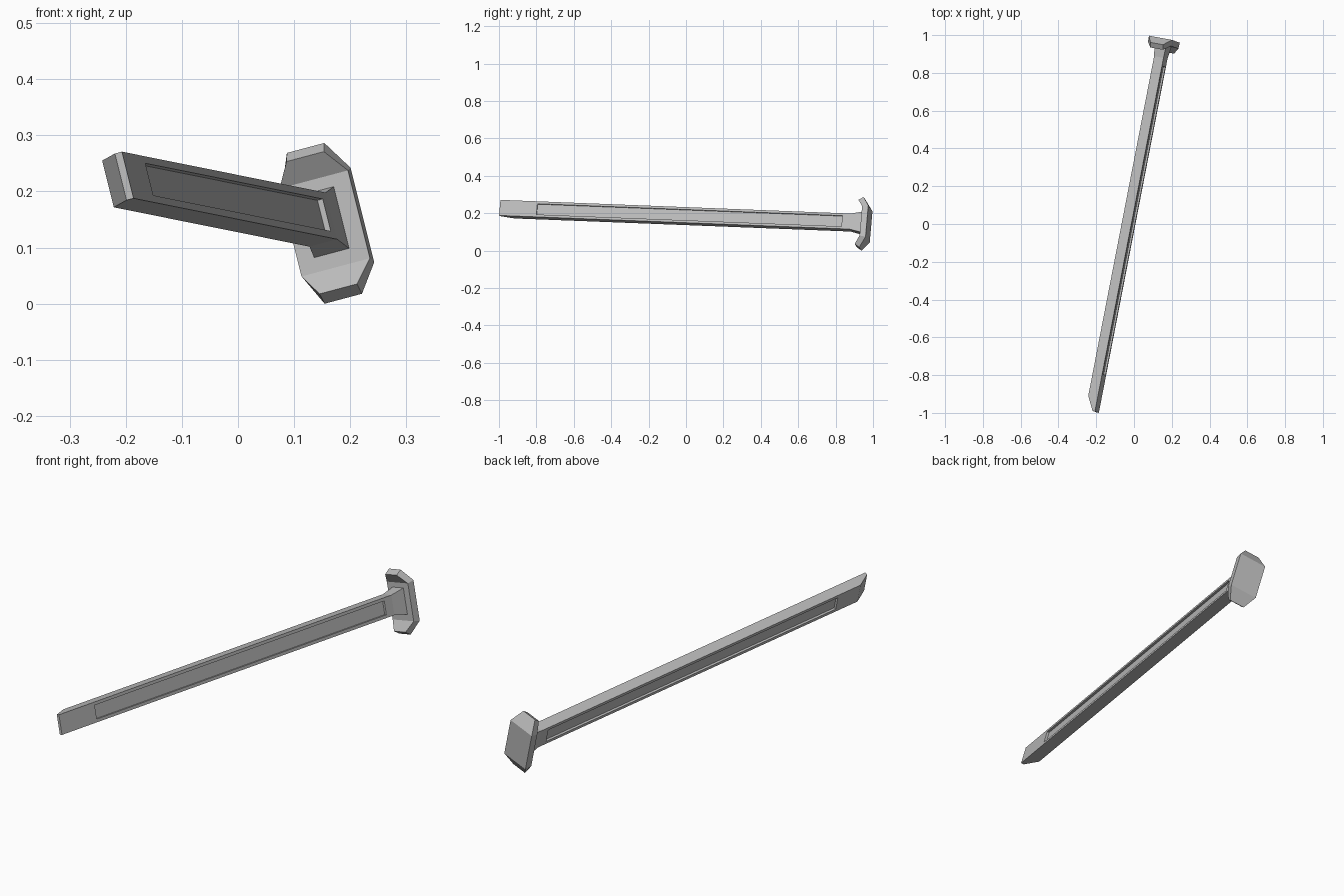
import bpy, bmesh
from mathutils import Vector, Matrix

if "Cube" in bpy.data.objects:
    bpy.data.objects.remove(bpy.data.objects["Cube"])

# One flat grey for everything
grey = bpy.data.materials.new("plain grey")
grey.use_nodes = True
grey.diffuse_color = (0.5, 0.5, 0.5, 1)
grey.node_tree.nodes["Principled BSDF"].inputs["Base Color"].default_value = (0.5, 0.5, 0.5, 1)

# Tilted frame: length, height and thickness axes
length = Vector((0.194, 1, -0.039)).normalized()
height = Vector((-0.25, 0.0875, 1))
height = (height - height.dot(length) * length).normalized()
thick = length.cross(height)
FRAME = Matrix((thick, length, height)).transposed().to_4x4()


def loft(rings):
    """Skin a row of four-cornered rings and cap both ends."""
    bm = bmesh.new()
    rows = [[bm.verts.new(p) for p in ring] for ring in rings]
    for a, b in zip(rows, rows[1:]):
        for i in range(4):
            j = (i + 1) % 4
            bm.faces.new((a[i], a[j], b[j], b[i]))
    bm.faces.new(rows[0])
    bm.faces.new(rows[-1])
    bmesh.ops.recalc_face_normals(bm, faces=bm.faces[:])
    return bm


def finish(bm, name):
    bm.transform(FRAME)
    mesh = bpy.data.meshes.new(name)
    bm.to_mesh(mesh)
    bm.free()
    mesh.materials.append(grey)
    obj = bpy.data.objects.new(name, mesh)
    bpy.context.collection.objects.link(obj)
    return obj


# Shaft: chisel tip on one side, straight bar, flared foot at the head
def bar_ring(l, left, right, low, high):
    return [(left, l, low), (right, l, low), (right, l, high), (left, l, high)]


LEFT, RIGHT, LOW, HIGH = -0.007, 0.045, 0.142, 0.228
BORDER = 0.019
groove_start, groove_end = -0.815 - BORDER, 0.836 + BORDER
shaft = loft([
    bar_ring(-1.023, 0.032, RIGHT, LOW, HIGH),
    bar_ring(-0.948, LEFT, RIGHT, LOW, HIGH),
    bar_ring(groove_start, LEFT, RIGHT, LOW, HIGH),
    bar_ring(groove_end, LEFT, RIGHT, LOW, HIGH),
    bar_ring(0.885, LEFT, RIGHT, LOW, HIGH),
    bar_ring(0.955, -0.016, 0.050, 0.126, 0.241),
])

# Long groove sunk into both broad sides
middle = (groove_start + groove_end) / 2
sides = [f for f in shaft.faces
         if abs(f.normal.x) > 0.99 and abs(f.calc_center_median().y - middle) < 0.01]
bmesh.ops.inset_individual(shaft, faces=sides, thickness=BORDER)
for face in bmesh.ops.extrude_discrete_faces(shaft, faces=sides)["faces"]:
    face.normal_update()
    bmesh.ops.translate(shaft, verts=face.verts[:], vec=face.normal * -0.01)
finish(shaft, "shaft")

# Head: slab whose narrowed ends bend forward
MID_H, MID_T = 0.181, 0.018


def head_ring(sign, front, front_h, back, back_h, half):
    zf, zb = MID_H + sign * front_h, MID_H + sign * back_h
    return [(MID_T - half, front, zf), (MID_T + half, front, zf),
            (MID_T + half, back, zb), (MID_T - half, back, zb)]


end = (0.9236, 0.122, 0.9495, 0.139, 0.035)
bend = (0.952, 0.081, 0.985, 0.087, 0.064)
finish(loft([head_ring(-1, *end), head_ring(-1, *bend),
             head_ring(1, *bend), head_ring(1, *end)]), "head")
